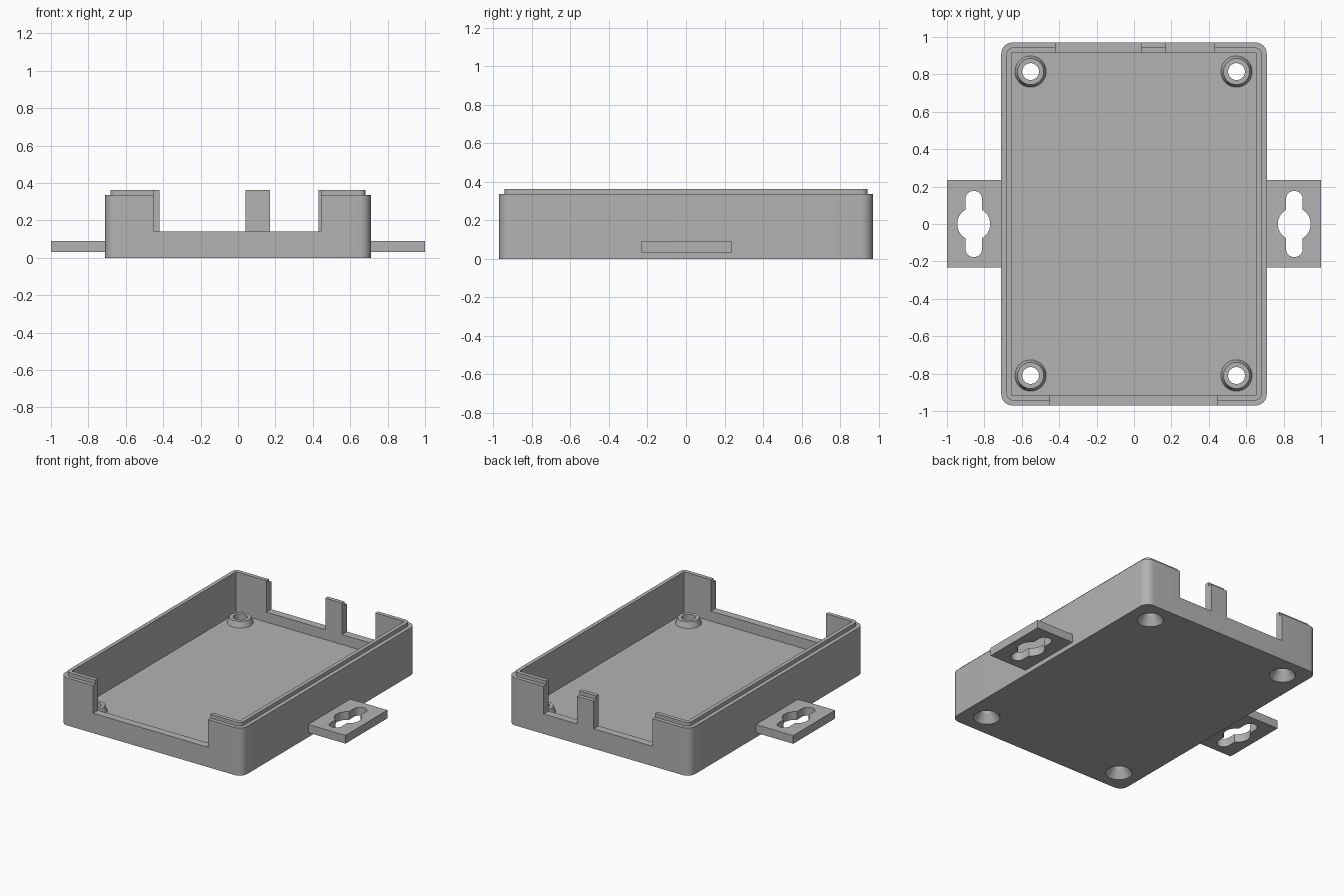
import bpy
import bmesh
from math import pi, cos, sin

if "Cube" in bpy.data.objects:
    bpy.data.objects.remove(bpy.data.objects["Cube"], do_unlink=True)

grey = bpy.data.materials.new("plain grey plastic")
grey.use_nodes = True
colour = (0.45, 0.45, 0.45, 1)
grey.diffuse_color = colour
grey.node_tree.nodes["Principled BSDF"].inputs["Base Color"].default_value = colour


def add_object(name, bm):
    bmesh.ops.recalc_face_normals(bm, faces=bm.faces)
    mesh = bpy.data.meshes.new(name)
    bm.to_mesh(mesh)
    bm.free()
    mesh.materials.append(grey)
    ob = bpy.data.objects.new(name, mesh)
    bpy.context.collection.objects.link(ob)
    return ob


def prism(name, outline, z0, z1):
    """Extrude a closed outline from z0 up to z1."""
    bm = bmesh.new()
    face = bm.faces.new([bm.verts.new((x, y, z0)) for x, y in outline])
    up = bmesh.ops.extrude_face_region(bm, geom=[face])["geom"]
    for v in up:
        if isinstance(v, bmesh.types.BMVert):
            v.co.z = z1
    return add_object(name, bm)


def rounded_rect(hx, hy, r, steps=8):
    points = []
    for q, (sx, sy) in enumerate([(1, 1), (-1, 1), (-1, -1), (1, -1)]):
        for i in range(steps + 1):
            a = (q + i / steps) * pi / 2
            points.append((sx * (hx - r) + r * cos(a), sy * (hy - r) + r * sin(a)))
    return points


def box(name, x0, x1, y0, y1, z0, z1):
    return prism(name, [(x0, y0), (x1, y0), (x1, y1), (x0, y1)], z0, z1)


def cone(name, x, y, r0, r1, z0, z1, sides=48):
    bm = bmesh.new()
    bmesh.ops.create_cone(bm, cap_ends=True, segments=sides,
                          radius1=r0, radius2=r1, depth=z1 - z0)
    bmesh.ops.translate(bm, verts=bm.verts, vec=(x, y, (z0 + z1) / 2))
    return add_object(name, bm)


def combine(ob, other, operation):
    """Apply one boolean and discard the second object."""
    mod = ob.modifiers.new("cut", "BOOLEAN")
    mod.operation, mod.object, mod.solver = operation, other, "EXACT"
    graph = bpy.context.evaluated_depsgraph_get()
    mesh = bpy.data.meshes.new_from_object(ob.evaluated_get(graph))
    ob.modifiers.clear()
    ob.data = mesh
    bpy.data.objects.remove(other, do_unlink=True)


def finish(ob):
    ob.data.materials.clear()
    ob.data.materials.append(grey)
    for p in ob.data.polygons:
        p.material_index = 0
    bpy.ops.object.select_all(action="DESELECT")
    ob.select_set(True)
    bpy.context.view_layer.objects.active = ob
    bpy.ops.object.shade_smooth_by_angle(angle=0.5)


FLOOR, SILL, RIM, TOP = 0.07, 0.14, 0.335, 0.362
INX, INY = 0.655, 0.915

# Tray shell with a stepped lip around the rim
tray = prism("tray", rounded_rect(0.71, 0.97, 0.06), 0, RIM)
combine(tray, prism("lip", rounded_rect(0.682, 0.943, 0.035), 0.2, TOP), "UNION")
combine(tray, box("cavity", -INX, INX, -INY, INY, FLOOR, 0.6), "DIFFERENCE")

# Openings in the front and back walls, leaving a post at the back
for x0, x1, y0, y1 in [(-0.45, 0.445, -1.1, -0.85),
                       (-0.42, 0.04, 0.85, 1.1),
                       (0.17, 0.43, 0.85, 1.1)]:
    combine(tray, box("opening", x0, x1, y0, y1, SILL, 0.6), "DIFFERENCE")

# Screw bosses with holes countersunk from below
for x in (-0.553, 0.548):
    for y in (-0.81, 0.815):
        combine(tray, cone("boss", x, y, 0.087, 0.07, FLOOR - 0.01, 0.11), "UNION")
        combine(tray, cone("hole", x, y, 0.045, 0.045, -0.1, 0.3), "DIFFERENCE")
        combine(tray, cone("countersink", x, y, 0.0917, 0.045, -0.01, 0.06), "DIFFERENCE")
finish(tray)

# Mounting tabs with double-ended keyholes
for side, name in ((1, "left_mounting_tab"), (-1, "right_mounting_tab")):
    x0, x1 = sorted((0.7 * side, 1.0 * side))
    tab = box(name, x0, x1, -0.232, 0.235, 0.032, 0.09)
    x = 0.857 * side
    slot = [(x + px, py) for px, py in rounded_rect(0.045, 0.177, 0.0449)]
    combine(tab, prism("slot", slot, -0.1, 0.3), "DIFFERENCE")
    combine(tab, cone("screw_head_hole", x, 0, 0.088, 0.088, -0.1, 0.3), "DIFFERENCE")
    finish(tab)
